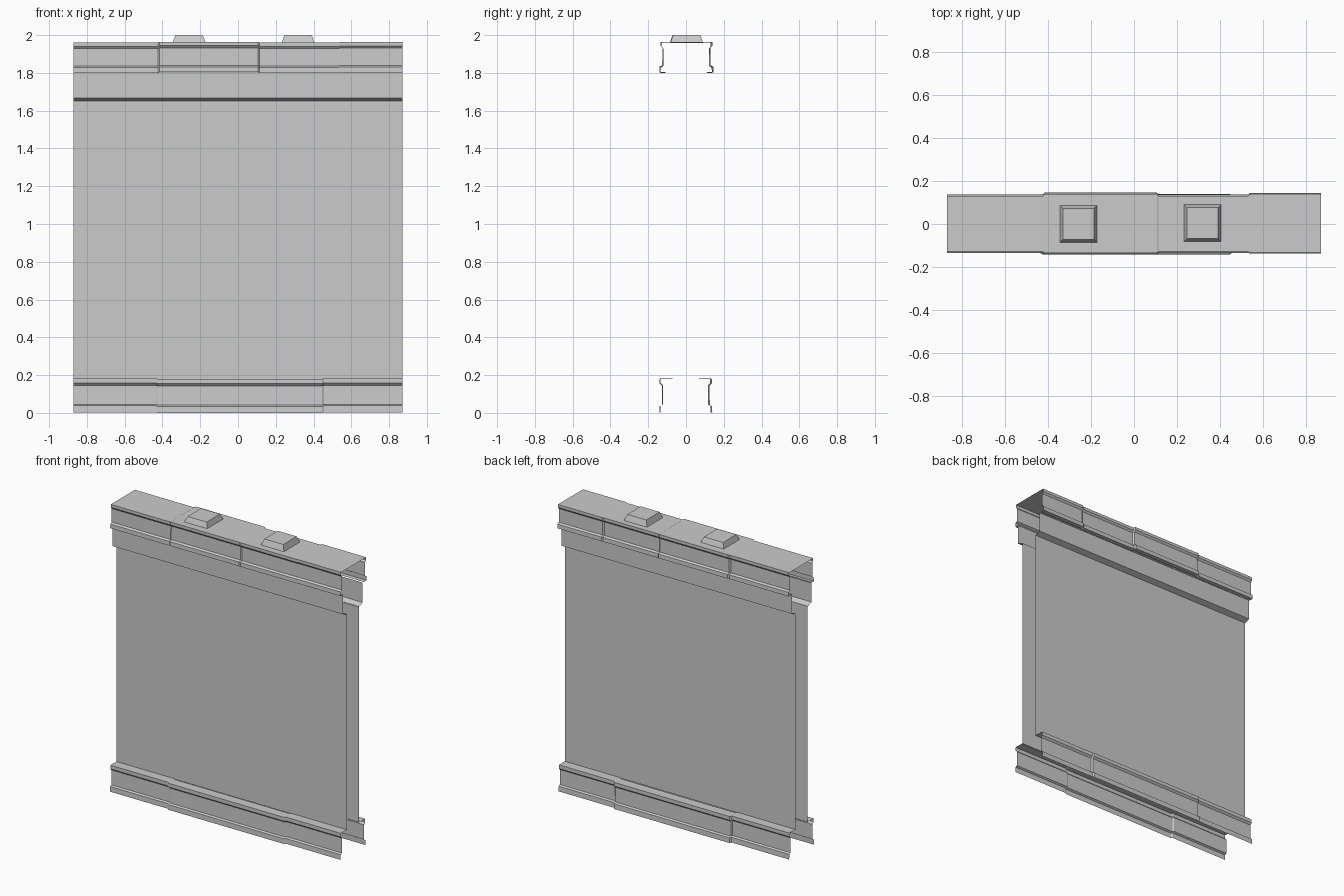
import bpy

if "Cube" in bpy.data.objects:
    bpy.data.objects.remove(bpy.data.objects["Cube"])

X = 0.87    # half length of the wall
S = 0.004   # half width of the step between neighbouring trim sections


def make(name, verts, faces):
    mesh = bpy.data.meshes.new(name)
    mesh.from_pydata(verts, [], faces)
    mesh.update()
    obj = bpy.data.objects.new(name, mesh)
    bpy.context.collection.objects.link(obj)
    return obj


def loft(name, rings):
    """Skin a row of equal-length cross-sections with an open sheet of quads."""
    n = len(rings[0])
    verts = [v for ring in rings for v in ring]
    faces = [(i * n + j, (i + 1) * n + j, (i + 1) * n + j + 1, i * n + j + 1)
             for i in range(len(rings) - 1) for j in range(n - 1)]
    return make(name, verts, faces)


def stations(sections):
    """Each section is (x0, x1, front offset, back offset, z offset)."""
    for x0, x1, f, b, dz in sections:
        yield x0 + (S if x0 > -X else 0), f, b, dz
        yield x1 - (S if x1 < X else 0), f, b, dz


# Profiles hold (distance from the middle, z), listed from bottom to top
cap = [(0.108, 1.80), (0.138, 1.80), (0.137, 1.828), (0.123, 1.836),
       (0.122, 1.928), (0.132, 1.94), (0.132, 1.96)]
frieze = [(0.067, 1.652), (0.108, 1.668), (0.108, 1.803)]
base = [(0.136, 0.0), (0.135, 0.035), (0.123, 0.042), (0.122, 0.143),
        (0.134, 0.155), (0.134, 0.18), (0.067, 0.18)]

# Top cap: one sheet over the wall, in four stepped sections
cap_sections = [(-X, -0.42, -0.003, -0.001, 0.0), (-0.42, 0.11, 0.003, 0.008, 0.004),
                (0.11, 0.535, -0.003, -0.001, 0.0), (0.535, X, 0.0, 0.006, 0.003)]
loft("top_cap", [[(x, -d - f, z + dz) for d, z in cap] +
                 [(x, d + b, z + dz) for d, z in reversed(cap)]
                 for x, f, b, dz in stations(cap_sections)])

# Front and back: base moulding, wall panel and frieze
base_sections = [(-X, -0.43, 0.0, -0.006, 0.003), (-0.43, 0.45, 0.005, 0.003, 0.0),
                 (0.45, X, 0.0, -0.006, 0.003)]
for side, s in (("front", -1), ("back", 1)):
    step = -s

    def skin(name, profile, rows):
        loft(name, [[(x, s * (d + (f if s < 0 else b)), z + dz)
                     for d, z in profile[::step]] for x, f, b, dz in rows])

    plain = [(-X, 0.002, -0.003, 0), (X, 0.002, -0.003, 0)]
    frieze_rows = [(-X, 0.002, -0.006, 0), (X, 0.002, -0.006, 0)]
    skin(side + "_base_moulding", base, stations(base_sections))
    skin(side + "_wall_panel", [(0.067, 0.18), (0.067, 1.655)], plain)
    skin(side + "_frieze", frieze, frieze_rows)

# Bevelled studs on top
for name, cx, cy, z0 in (("left_stud", -0.259, 0.001, 1.962), ("right_stud", 0.318, 0.004, 1.958)):
    verts = [(cx + sx * r, cy + sy * r, z)
             for r, z in ((0.087, z0), (0.072, 2.0))
             for sx, sy in ((-1, -1), (1, -1), (1, 1), (-1, 1))]
    faces = [(i, (i + 1) % 4, (i + 1) % 4 + 4, i + 4) for i in range(4)] + [(4, 5, 6, 7)]
    make(name, verts, faces)
